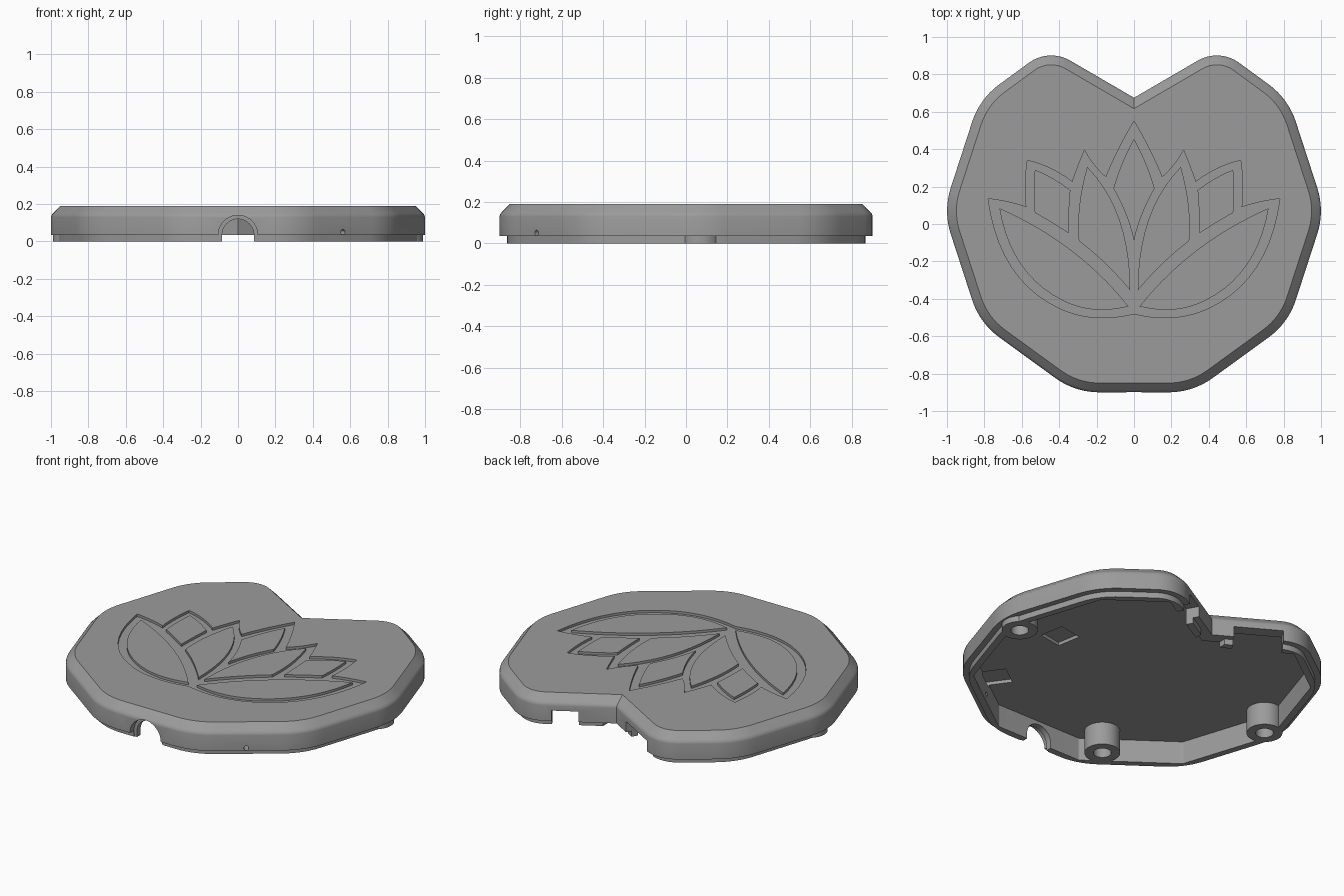
import bpy
import bmesh
import math
from mathutils import Matrix, Vector

old = bpy.data.objects.get("Cube")
if old:
    bpy.data.objects.remove(old, do_unlink=True)

grey = bpy.data.materials.new("plain grey")
grey.use_nodes = True
colour = (0.33, 0.33, 0.33, 1)
grey.diffuse_color = colour
grey.node_tree.nodes["Principled BSDF"].inputs["Base Color"].default_value = colour


def make_object(name, bm):
    bmesh.ops.recalc_face_normals(bm, faces=bm.faces)
    mesh = bpy.data.meshes.new(name)
    bm.to_mesh(mesh)
    bm.free()
    mesh.materials.append(grey)
    obj = bpy.data.objects.new(name, mesh)
    bpy.context.collection.objects.link(obj)
    return obj


def loft(name, rings, closed=False):
    """Join rings of equal length; cap the ends or close the loop."""
    bm = bmesh.new()
    loops = [[bm.verts.new(p) for p in ring] for ring in rings]
    pairs = list(zip(loops, loops[1:]))
    if closed:
        pairs.append((loops[-1], loops[0]))
    else:
        bm.faces.new(loops[0])
        bm.faces.new(loops[-1])
    for a, b in pairs:
        for i in range(len(a)):
            j = (i + 1) % len(a)
            bm.faces.new((a[i], a[j], b[j], b[i]))
    return make_object(name, bm)


def prism(name, points, low, high):
    return loft(name, [[(x, y, z) for x, y in points] for z in (low, high)])


def smooth(obj):
    bpy.ops.object.select_all(action="DESELECT")
    obj.select_set(True)
    bpy.context.view_layer.objects.active = obj
    bpy.ops.object.shade_smooth_by_angle(angle=math.radians(30))


def cut(obj, cutter):
    mod = obj.modifiers.new("cut", "BOOLEAN")
    mod.operation = "DIFFERENCE"
    mod.solver = "EXACT"
    mod.object = cutter
    bpy.context.view_layer.objects.active = obj
    bpy.ops.object.modifier_apply(modifier=mod.name)
    bpy.data.objects.remove(cutter, do_unlink=True)


def rod(radius, depth, place, angle=0):
    """Horizontal cylinder along y, turned about z."""
    bm = bmesh.new()
    bmesh.ops.create_cone(bm, cap_ends=True, segments=40, radius1=radius,
                          radius2=radius, depth=depth)
    bm.transform(Matrix.Translation(place) @ Matrix.Rotation(angle, 4, "Z")
                 @ Matrix.Rotation(math.pi / 2, 4, "X"))
    return make_object("cutter", bm)


def block(size, place, angle=0):
    bm = bmesh.new()
    bmesh.ops.create_cube(bm, size=1)
    bm.transform(Matrix.Translation(place) @ Matrix.Rotation(angle, 4, "Z")
                 @ Matrix.Diagonal((*size, 1)))
    return make_object("cutter", bm)


# Outline: a decagon with a notch in place of its rear side
half = [(0.455, 0.94)] + [(1.02 * math.cos(math.radians(a)),
                           0.07 + 1.02 * math.sin(math.radians(a)))
                          for a in (36, 0, -36, -72)]
corners = [Vector(p) for p in [(0, 0.675)] + half + [(-x, y) for x, y in half[::-1]]]
radii = [0] + [0.2, 0.4, 0.4, 0.4, 0.4] + [0.4, 0.4, 0.4, 0.4, 0.2]


def outline(inset, z, sharp=False, steps=8):
    """Offset the outline inwards and round its convex corners."""
    ring = []
    for i, corner in enumerate(corners):
        a = (corner - corners[i - 1]).normalized()
        b = (corners[(i + 1) % len(corners)] - corner).normalized()
        na, nb = Vector((a.y, -a.x)), Vector((b.y, -b.x))
        p = corner + (na + nb) * inset / (1 + na.dot(nb))
        if radii[i] == 0:
            ring.append((p.x, p.y, z))
            continue
        r = 0.02 if sharp else radii[i] - inset
        turn = a.angle(b)
        start = p - a * r * math.tan(turn / 2)
        for k in range(steps + 1):
            t = turn * k / steps
            q = start + a * r * math.sin(t) + na * r * (1 - math.cos(t))
            ring.append((q.x, q.y, z))
    return ring


# Hollow lid with a stepped lip and a chamfered top
profile = [(0.035, 0), (0.035, 0.035), (0, 0.035), (0, 0.13), (0.003, 0.142),
           (0.012, 0.152), (0.05, 0.19)]
lid = loft("lid_shell", [outline(0.075, 0.14, True), outline(0.075, 0, True)]
           + [outline(d, z) for d, z in profile])


def path(start, *curves):
    """Sample a chain of quadratic curves given as control and end points."""
    points, p = [Vector(start)], Vector(start)
    for c, e in curves:
        c, e = Vector(c), Vector(e)
        for k in range(1, 11):
            t = k / 10
            points.append(p * (1 - t) ** 2 + c * 2 * t * (1 - t) + e * t * t)
        p = e
    return points


def mirrored(points):
    """Complete a half outline that starts and ends on the centre line."""
    return points + [Vector((-p.x, p.y)) for p in points[-2:0:-1]]


# Flower recess in the top
flower = path((0, 0.55), ((-0.09, 0.4), (-0.15, 0.25)), ((-0.22, 0.31), (-0.265, 0.395)),
              ((-0.3, 0.31), (-0.33, 0.225)), ((-0.44, 0.31), (-0.57, 0.34)),
              ((-0.59, 0.2), (-0.575, 0.09)), ((-0.68, 0.125), (-0.78, 0.135)),
              ((-0.72, -0.3), (-0.4, -0.45)), ((-0.22, -0.534), (0, -0.48)))
cut(lid, prism("cutter", mirrored(flower), 0.175, 0.25))

# Openings: front arch with its rim, rear ports and small side hole
cut(lid, rod(0.105, 0.2, (0, -0.96, 0.035)))
cut(lid, rod(0.085, 0.4, (0, -0.87, 0.035)))
cut(lid, block((0.17, 0.4, 0.1), (0, -0.87, -0.015)))
cut(lid, block((0.17, 0.4, 0.1), (0, 0.65, -0.015)))
slope = math.radians(30)
for x, width in ((-0.245, 0.28), (0.265, 0.15)):
    place = (x, 0.64 + 0.58 * abs(x), 0)
    cut(lid, block((width, 0.2, 0.2), place, math.copysign(slope, x)))
cut(lid, rod(0.014, 0.3, (0.56, -0.72, 0.05), math.radians(36)))

# Shallow pockets under the ceiling
cut(lid, block((0.15, 0.15, 0.04), (0.52, -0.02, 0.14), math.radians(10)))
cut(lid, block((0.15, 0.15, 0.04), (0.5, -0.6, 0.14), math.radians(36)))
smooth(lid)

# Raised petals standing in the recess
side = path((-0.72, 0.085), ((-0.66, -0.27), (-0.38, -0.41)),
            ((-0.22, -0.49), (-0.03, -0.44)), ((-0.3, -0.1), (-0.72, 0.085)))
square = path((-0.53, 0.29), ((-0.54, 0.17), (-0.53, 0.06)), ((-0.44, 0.01), (-0.35, -0.05)),
              ((-0.35, 0.07), (-0.34, 0.18)), ((-0.43, 0.25), (-0.53, 0.29)))
inner = path((-0.25, 0.305), ((-0.31, 0.1), (-0.295, -0.09)),
             ((-0.15, -0.2), (-0.02, -0.355)), ((-0.02, 0.07), (-0.25, 0.305)))
for name, shape in (("side_petal", side), ("square_petal", square), ("inner_petal", inner)):
    for label, sign in (("right", 1), ("left", -1)):
        petal = [(p.x * sign, p.y) for p in shape[:-1]]
        smooth(prism(name + "_" + label, petal, 0.17, 0.19))
centre = path((0, 0.455), ((-0.07, 0.33), (-0.11, 0.19)), ((-0.03, 0.05), (0, -0.09)))
smooth(prism("centre_petal", mirrored(centre), 0.17, 0.19))

# Screw bosses
for name, x, y in (("left_boss", 0.89, 0.07), ("right_boss", -0.89, 0.07),
                   ("front_boss", -0.34, -0.68)):
    rings = []
    for r, z in ((0.05, 0), (0.1, 0), (0.1, 0.142), (0.05, 0.142)):
        rings.append([(x + r * math.cos(k * math.tau / 40),
                       y + r * math.sin(k * math.tau / 40), z) for k in range(40)])
    smooth(loft(name, rings, closed=True))
